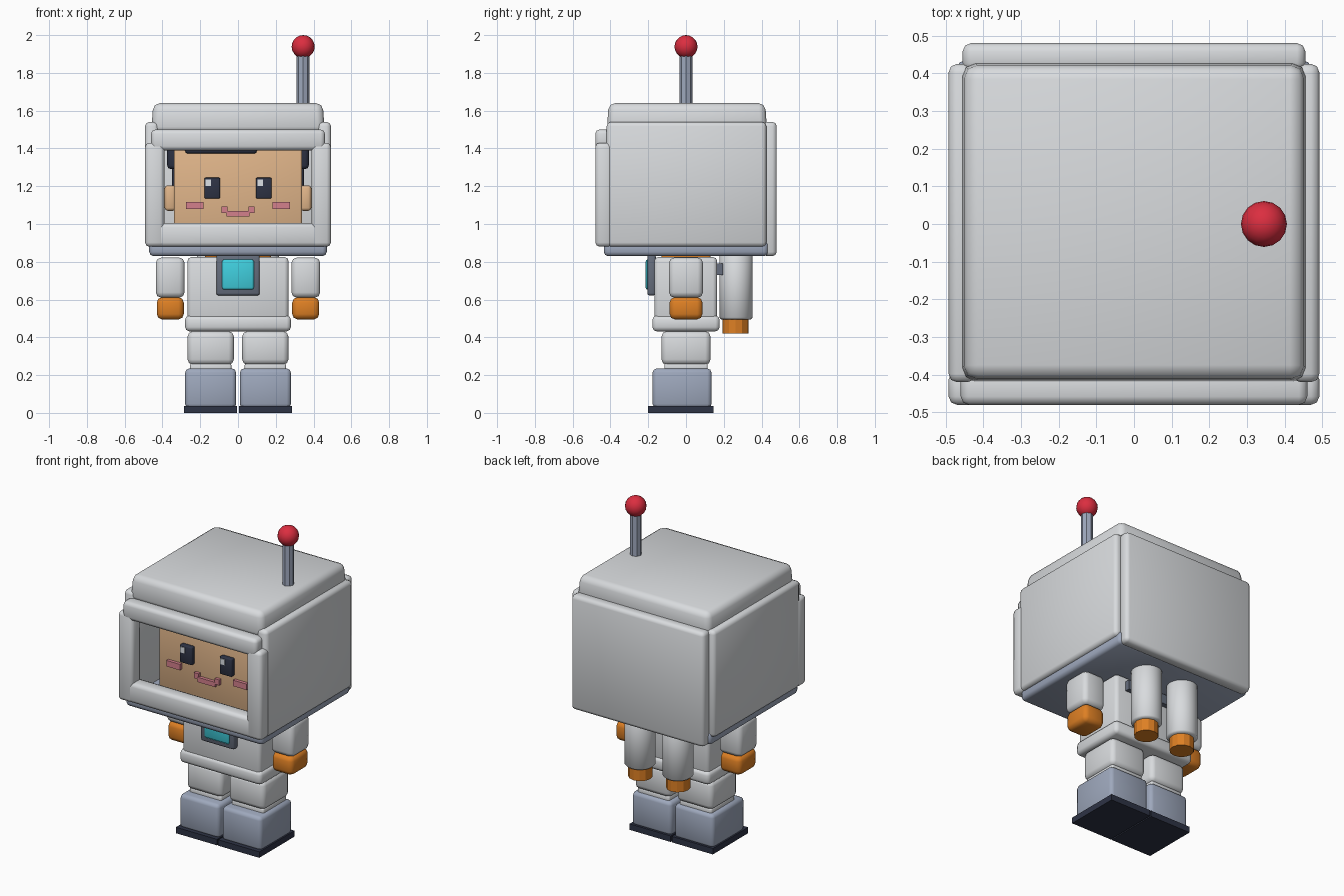
import bpy, bmesh, math
from mathutils import Matrix, Vector

cube = bpy.data.objects.get("Cube")
if cube:
    bpy.data.objects.remove(cube, do_unlink=True)


def linear(c):
    return c / 12.92 if c <= 0.04045 else ((c + 0.055) / 1.055) ** 2.4


def material(name, r, g, b):
    m = bpy.data.materials.new(name)
    m.use_nodes = True
    col = (linear(r), linear(g), linear(b), 1)
    m.diffuse_color = col
    m.node_tree.nodes["Principled BSDF"].inputs["Base Color"].default_value = col
    return m


SHELL = material("shell white", .85, .86, .87)
STEEL = material("blue grey", .62, .66, .74)
FRAME = material("dark steel", .40, .43, .49)
NAVY = material("dark navy", .18, .20, .27)
ORANGE = material("orange", .87, .50, .14)
SKIN = material("skin", .88, .71, .54)
CYAN = material("screen cyan", .25, .81, .87)
RED = material("red", .86, .18, .25)
PINK = material("pink", .83, .50, .55)
GLINT = material("eye glint", .88, .90, .92)


def finish(name, bm, mat, angle=50):
    mesh = bpy.data.meshes.new(name)
    bm.to_mesh(mesh)
    bm.free()
    mesh.materials.append(mat)
    ob = bpy.data.objects.new(name, mesh)
    bpy.context.collection.objects.link(ob)
    bpy.ops.object.select_all(action='DESELECT')
    ob.select_set(True)
    bpy.context.view_layer.objects.active = ob
    bpy.ops.object.shade_smooth_by_angle(angle=math.radians(angle))
    return ob


def box(name, mat, x, y, z, bevel=0.0, taper=1.0):
    """Box from (min, max) ranges; taper scales the top face."""
    bm = bmesh.new()
    bmesh.ops.create_cube(bm, size=1)
    size = Vector((r[1] - r[0] for r in (x, y, z)))
    mid = Vector(((r[1] + r[0]) / 2 for r in (x, y, z)))
    for v in bm.verts:
        s = taper if v.co.z > 0 else 1
        v.co = Vector((v.co.x * size.x * s, v.co.y * size.y * s, v.co.z * size.z)) + mid
    if bevel:
        bmesh.ops.bevel(bm, geom=bm.edges[:], offset=bevel, segments=2,
                        profile=0.5, affect='EDGES')
    return finish(name, bm, mat)


def pair(name, mat, x, y, z, bevel=0.0):
    box("left_" + name, mat, x, y, z, bevel)
    box("right_" + name, mat, (-x[1], -x[0]), y, z, bevel)


def cylinder(name, mat, x, y, z, radius, sides, bevel=0.0, angle=50):
    bm = bmesh.new()
    bmesh.ops.create_cone(bm, cap_ends=True, segments=sides, radius1=radius,
                          radius2=radius, depth=z[1] - z[0],
                          matrix=Matrix.Translation((x, y, (z[0] + z[1]) / 2)))
    if bevel:
        rims = [e for e in bm.edges if any(len(f.verts) > 4 for f in e.link_faces)]
        bmesh.ops.bevel(bm, geom=rims, offset=bevel, segments=1, affect='EDGES')
    return finish(name, bm, mat, angle)


# Helmet: hollow shell made of thick padded panels
box("helmet_roof", SHELL, (-.46, .46), (-.42, .43), (1.48, 1.64), .035, .975)
pair("helmet_side", SHELL, (.42, .492), (-.42, .425), (.88, 1.54), .022)
box("helmet_back", SHELL, (-.455, .455), (.405, .48), (.83, 1.54), .022)
box("helmet_floor", STEEL, (-.47, .47), (-.435, .435), (.83, .91), .022)
pair("helmet_front_post", SHELL, (.39, .492), (-.48, -.39), (.88, 1.43), .022)
box("helmet_front_bar_top", SHELL, (-.46, .46), (-.48, -.385), (1.39, 1.50), .022)
box("helmet_front_bar_bottom", SHELL, (-.47, .47), (-.478, -.385), (.88, 1.005), .022)

# Antenna
cylinder("antenna_rod", STEEL, .345, 0, (1.63, 1.90), .034, 8, 0, 30)
bm = bmesh.new()
bmesh.ops.create_uvsphere(bm, u_segments=16, v_segments=10, radius=.061,
                          matrix=Matrix.Translation((.345, 0, 1.939)))
finish("antenna_ball", bm, RED)

# Head inside the helmet
box("head", SKIN, (-.34, .34), (-.29, .27), (.92, 1.43), .012)
pair("ear", SKIN, (.33, .388), (-.07, .05), (1.07, 1.205), .015)
box("hair_cap", NAVY, (-.375, .375), (-.22, .32), (1.29, 1.47), .02)
box("hair_back", NAVY, (-.35, .35), (.05, .31), (1.07, 1.35), .015)
box("hair_fringe", NAVY, (-.28, .10), (-.33, -.20), (1.372, 1.46), .015)

# Face
pair("eye", NAVY, (.095, .178), (-.318, -.28), (1.135, 1.245), .006)
for side, x in (("left", .103), ("right", -.172)):
    box(side + "_eye_glint", GLINT, (x, x + .03), (-.323, -.315), (1.2, 1.235))
pair("cheek", PINK, (.182, .275), (-.31, -.285), (1.08, 1.117))
box("mouth", PINK, (-.06, .06), (-.31, -.285), (1.04, 1.07))
pair("mouth_corner", PINK, (.055, .087), (-.309, -.285), (1.057, 1.092))

# Torso
box("collar", ORANGE, (-.175, .175), (-.13, .13), (.80, .86), .012)
box("torso", SHELL, (-.268, .268), (-.168, .165), (.46, .825), .022)
box("waist_band", SHELL, (-.28, .28), (-.178, .178), (.432, .515), .022)
box("chest_frame", FRAME, (-.115, .115), (-.205, -.16), (.622, .84), .012)
box("chest_screen", CYAN, (-.085, .085), (-.214, -.195), (.652, .812), .012)

# Arms and legs
pair("arm", SHELL, (.283, .435), (-.09, .09), (.61, .822), .028)
pair("glove", ORANGE, (.287, .43), (-.087, .087), (.495, .612), .028)
pair("leg", SHELL, (.022, .267), (-.13, .13), (.255, .432), .028)
pair("ankle_cuff", SHELL, (.035, .255), (-.115, .115), (.215, .262), .01)
pair("boot", STEEL, (.01, .28), (-.177, .135), (.025, .235), .022)
pair("sole", NAVY, (.004, .286), (-.2, .145), (0, .037))

# Twin jet tanks on the back
box("tank_bracket", FRAME, (-.2, .2), (.155, .195), (.73, .79))
for side, x in (("left", .13), ("right", -.13)):
    cylinder(side + "_tank", SHELL, x, .265, (.495, .85), .088, 24, .01)
    cylinder(side + "_nozzle", ORANGE, x, .262, (.42, .505), .069, 12, 0, 20)
